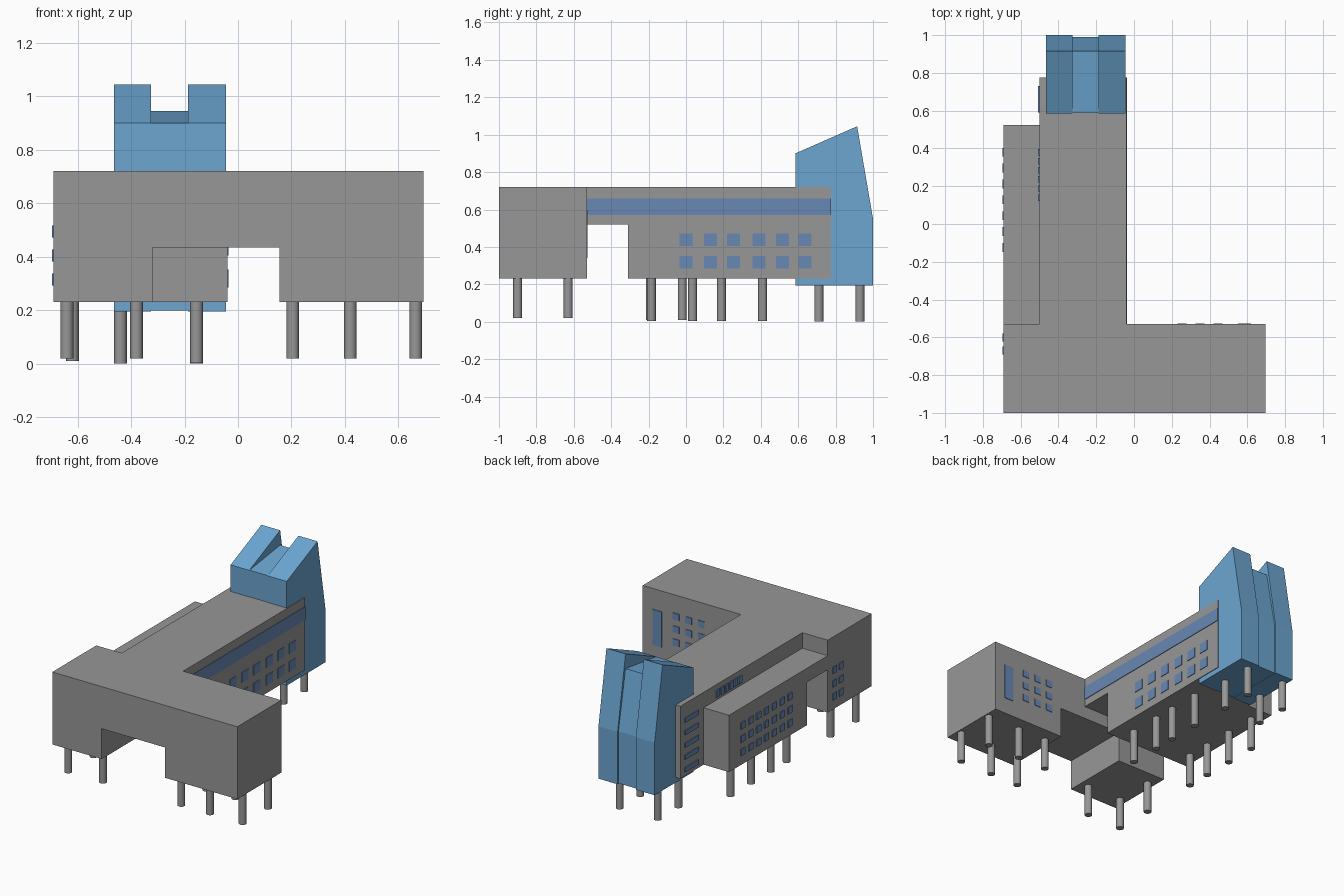
import bpy
import bmesh
from mathutils import Matrix, Vector

cube = bpy.data.objects.get("Cube")
if cube:
    bpy.data.objects.remove(cube, do_unlink=True)


def make_material(name, rgb):
    mat = bpy.data.materials.new(name)
    mat.use_nodes = True
    colour = (*rgb, 1)
    mat.diffuse_color = colour
    mat.node_tree.nodes["Principled BSDF"].inputs["Base Color"].default_value = colour
    return mat


CONCRETE = make_material("concrete grey", (0.31, 0.31, 0.315))
CLADDING = make_material("tower blue", (0.15, 0.38, 0.64))
GLASS = make_material("window blue", (0.14, 0.25, 0.46))


def finish(name, bm, mat):
    bmesh.ops.recalc_face_normals(bm, faces=bm.faces)
    mesh = bpy.data.meshes.new(name)
    bm.to_mesh(mesh)
    bm.free()
    mesh.materials.append(mat)
    obj = bpy.data.objects.new(name, mesh)
    bpy.context.collection.objects.link(obj)
    return obj


def extrude_profile(name, profile, axis, start, end, mat):
    """Extrude a (horizontal, z) outline along the x or y axis."""
    bm = bmesh.new()
    if axis == "x":
        points = [(start, h, z) for h, z in profile]
        step = Vector((end - start, 0, 0))
    else:
        points = [(h, start, z) for h, z in profile]
        step = Vector((0, end - start, 0))
    face = bm.faces.new([bm.verts.new(p) for p in points])
    moved = bmesh.ops.extrude_face_region(bm, geom=[face])["geom"]
    bmesh.ops.translate(bm, vec=step,
                        verts=[v for v in moved if isinstance(v, bmesh.types.BMVert)])
    return finish(name, bm, mat)


def add_panes(name, axis, wall, panes, mat=GLASS, depth=0.008):
    """Thin plates on a wall; each pane is (centre, z, width, height)."""
    bm = bmesh.new()
    for along, z, width, height in panes:
        if axis == "x":
            place, size = (wall, along, z), (depth, width, height)
        else:
            place, size = (along, wall, z), (width, depth, height)
        bmesh.ops.create_cube(bm, size=1, matrix=Matrix.Translation(place)
                              @ Matrix.Diagonal((*size, 1)))
    return finish(name, bm, mat)


def grid(columns, rows, width, height):
    return [(c, r, width, height) for c in columns for r in rows]


def add_columns(name, places, bottom, top, radius=0.024):
    bm = bmesh.new()
    for x, y in places:
        bmesh.ops.create_cone(bm, cap_ends=True, segments=20, radius1=radius,
                              radius2=radius, depth=top - bottom,
                              matrix=Matrix.Translation((x, y, (top + bottom) / 2)))
    obj = finish(name, bm, CONCRETE)
    bpy.ops.object.select_all(action="DESELECT")
    obj.select_set(True)
    bpy.context.view_layer.objects.active = obj
    bpy.ops.object.shade_smooth_by_angle()


FLOOR, ROOF, ANNEX_ROOF = 0.23, 0.72, 0.615
WEST, EAST = -0.69, 0.695
WING_WEST, WING_EAST = -0.5, -0.04
BAR_BACK, WING_START, WING_BACK = -0.53, -0.31, 0.775
SOFFIT = 0.52

# Front block with its central passage
extrude_profile("front_block", [
    (WEST, FLOOR), (-0.32, FLOOR), (-0.32, 0.435), (0.155, 0.435),
    (0.155, FLOOR), (EAST, FLOOR), (EAST, ROOF), (WEST, ROOF)],
    "y", -1, BAR_BACK, CONCRETE)


# Long wing and lower annex, both bridging the cross passage
def bridged_wing(name, back, roof, west, east):
    extrude_profile(name, [
        (BAR_BACK, SOFFIT), (WING_START, SOFFIT), (WING_START, FLOOR),
        (back, FLOOR), (back, roof), (BAR_BACK, roof)],
        "x", west, east, CONCRETE)


bridged_wing("long_wing", WING_BACK, ROOF, WING_WEST, WING_EAST)
bridged_wing("side_annex", 0.525, ANNEX_ROOF, WEST, WING_WEST)

# Rear tower: two tall fins around a lower, slightly recessed core
fin = [(0.585, 0.195), (0.585, 0.9), (0.915, 1.045), (1, 0.55), (1, 0.195)]
core = [(0.587, 0.198), (0.587, 0.9), (0.915, 0.945), (0.99, 0.55), (0.99, 0.198)]
extrude_profile("tower_right_fin", fin, "x", -0.465, -0.325, CLADDING)
extrude_profile("tower_core", core, "x", -0.325, -0.188, CLADDING)
extrude_profile("tower_left_fin", fin, "x", -0.188, -0.045, CLADDING)

# Glazing on the wing's left wall
middle = (BAR_BACK + WING_BACK) / 2
add_panes("ribbon_window", "x", WING_EAST,
          [(middle, 0.615, WING_BACK - BAR_BACK, 0.09)])
add_panes("wing_windows", "x", WING_EAST,
          grid((0, 0.13, 0.255, 0.39, 0.515, 0.637), (0.318, 0.438), 0.07, 0.068))

# Glazing on the wing's right wall
add_panes("wing_slit_windows", "x", WING_WEST - 0.005,
          grid((0.66,), (0.275, 0.36, 0.44, 0.525, 0.61), 0.14, 0.03))
add_panes("clerestory_windows", "x", WING_WEST - 0.005,
          grid([0.14 + 0.048 * i for i in range(6)], (0.66,), 0.034, 0.05))

# Glazing on the annex and the right end of the front block
rows = (0.315, 0.405, 0.495)
add_panes("annex_windows", "x", WEST - 0.002,
          grid([0.38 - 0.084 * i for i in range(7)], rows, 0.046, 0.045))
add_panes("front_block_end_windows", "x", WEST - 0.002,
          grid((-0.67, -0.6), rows, 0.042, 0.045))

# Glazing on the back of the front block
add_panes("front_block_back_windows", "y", BAR_BACK,
          grid((0.255, 0.35, 0.445), (0.4, 0.488, 0.575), 0.048, 0.045))
add_panes("front_block_tall_window", "y", BAR_BACK, [(0.585, 0.46, 0.07, 0.24)])

# Supporting columns
add_columns("front_block_columns",
            [(x, y) for x in (0.205, 0.42, 0.665) for y in (-0.9, -0.63)]
            + [(-0.38, -0.9), (-0.64, -0.9), (-0.64, -0.63)], 0.02, FLOOR)
add_columns("wing_columns", [(-0.155, y) for y in (-0.185, 0.035, 0.19, 0.41)], 0.005, FLOOR)
add_columns("annex_columns", [(-0.62, y) for y in (-0.19, -0.02, 0.19, 0.41)], 0.01, FLOOR)
add_columns("tower_columns",
            [(x, y) for x in (-0.155, -0.44) for y in (0.71, 0.93)], 0, 0.195)
